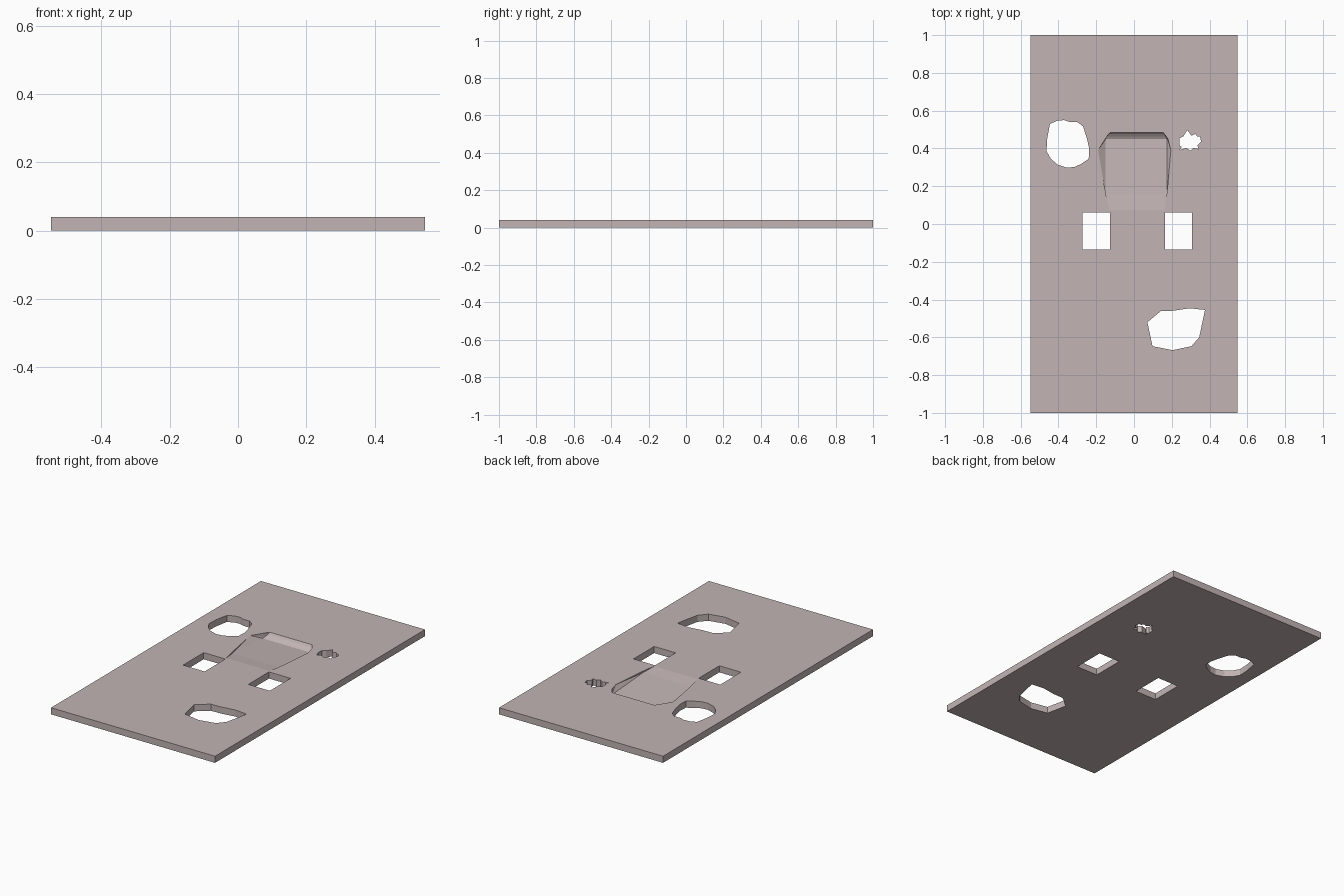
import bpy, bmesh

if "Cube" in bpy.data.objects:
    bpy.data.objects.remove(bpy.data.objects["Cube"])

T = 0.04  # slab thickness


def make_object(bm, name):
    bmesh.ops.recalc_face_normals(bm, faces=bm.faces[:])
    me = bpy.data.meshes.new(name)
    bm.to_mesh(me)
    bm.free()
    ob = bpy.data.objects.new(name, me)
    bpy.context.collection.objects.link(ob)
    return ob


def prism(name, outline, z0, z1):
    bm = bmesh.new()
    face = bm.faces.new([bm.verts.new((x, y, z0)) for x, y in outline])
    ext = bmesh.ops.extrude_face_region(bm, geom=[face])
    for v in ext["geom"]:
        if isinstance(v, bmesh.types.BMVert):
            v.co.z = z1
    return make_object(bm, name)


def rect(x0, x1, y0, y1):
    return [(x0, y0), (x1, y0), (x1, y1), (x0, y1)]


# Board with a warm grey colour
board = prism("board", rect(-0.547, 0.547, -1, 1), 0, T)
mat = bpy.data.materials.new("warm_grey")
mat.diffuse_color = (0.54, 0.46, 0.455, 1)
mat.use_nodes = True
mat.node_tree.nodes["Principled BSDF"].inputs["Base Color"].default_value = mat.diffuse_color

# Through holes: two rectangles and three irregular openings
holes = [
    rect(-0.272, -0.128, -0.135, 0.062),
    rect(0.163, 0.307, -0.135, 0.062),
    [(-.445, .53), (-.405, .547), (-.37, .55), (-.34, .54), (-.30, .54), (-.27, .517),
     (-.25, .455), (-.237, .40), (-.24, .345), (-.28, .318), (-.315, .302), (-.355, .298),
     (-.405, .315), (-.44, .345), (-.463, .385), (-.46, .45)],
    [(.242, .455), (.262, .465), (.283, .497), (.304, .467), (.325, .477), (.335, .462),
     (.35, .462), (.355, .437), (.336, .417), (.341, .397), (.315, .403), (.299, .387),
     (.278, .403), (.242, .392), (.252, .408), (.24, .417)],
    [(.071, -.52), (.142, -.461), (.21, -.459), (.294, -.446), (.376, -.455),
     (.345, -.60), (.304, -.647), (.204, -.668), (.098, -.647)],
]
cutters = [prism("hole_cutter", h, -0.05, 0.1) for h in holes]

# Shallow wedge recess: floor slopes down to a steep stepped back wall
rim = [(-.13, .075), (.16, .075), (.195, .39), (.18, .45), (.155, .485), (-.125, .485),
       (-.15, .45), (-.19, .39)]
points = [(x, y, z) for x, y in rim for z in (T, T + 0.03)]
for y, z, inset in ((.16, .030, 0), (.45, .010, 0), (.463, .017, .006), (.476, .027, .014)):
    points += [(-.15 + inset, y, z), (.175 - inset, y, z)]
bm = bmesh.new()
for p in points:
    bm.verts.new(p)
bmesh.ops.convex_hull(bm, input=bm.verts[:])
cutters.append(make_object(bm, "recess_cutter"))

# Every surface, including the cut walls, shares the one material
for ob in [board] + cutters:
    ob.data.materials.append(mat)

# Cut, bake the result and drop the cutters
for c in cutters:
    c.hide_render = True
    m = board.modifiers.new("cut", 'BOOLEAN')
    m.operation = 'DIFFERENCE'
    m.solver = 'EXACT'
    m.object = c
bpy.context.view_layer.update()
dg = bpy.context.evaluated_depsgraph_get()
baked = bpy.data.meshes.new_from_object(board.evaluated_get(dg))
board.modifiers.clear()
board.data = baked
for c in cutters:
    bpy.data.objects.remove(c)
